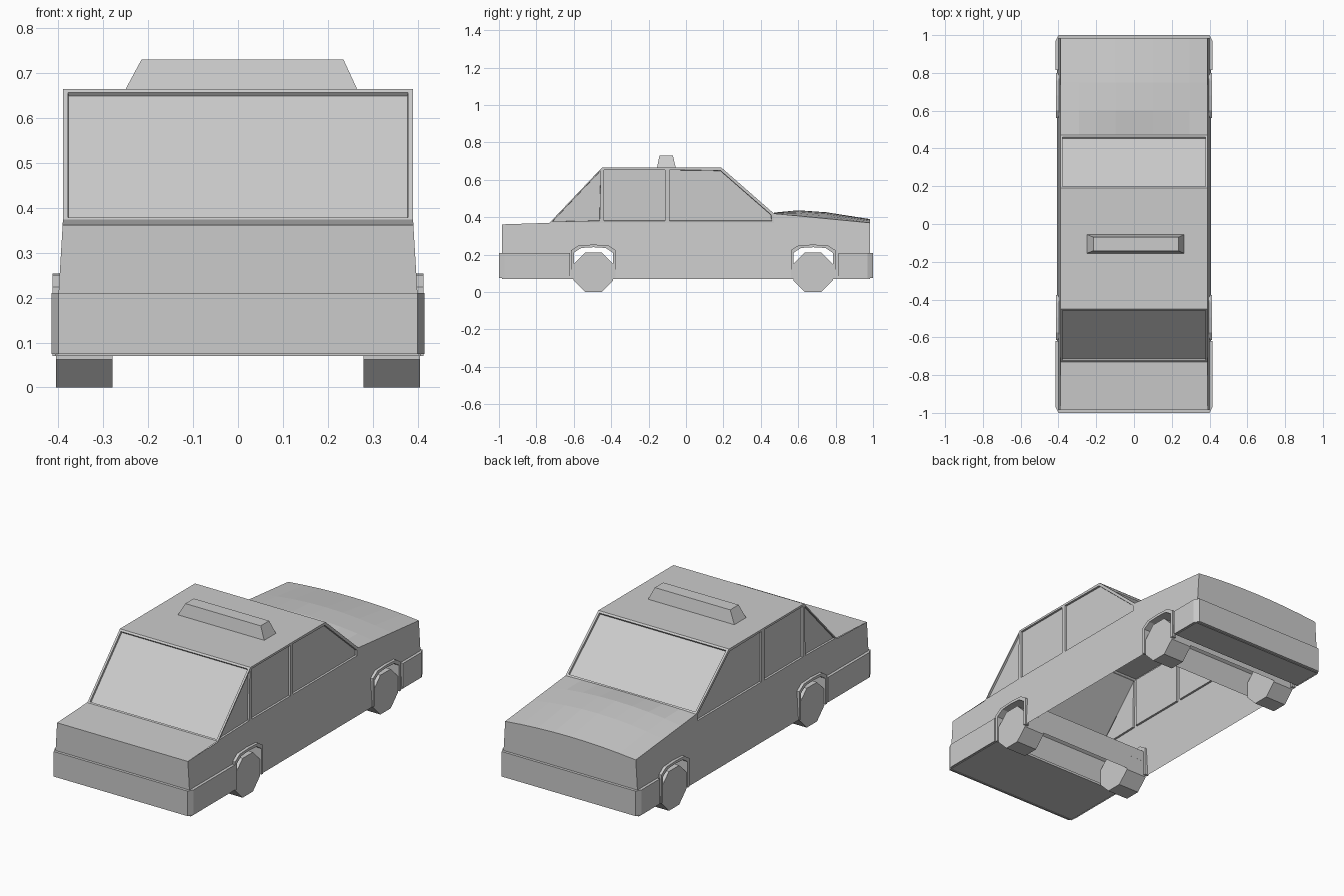
import bpy, bmesh, math
from mathutils import Vector

if "Cube" in bpy.data.objects:
    bpy.data.objects.remove(bpy.data.objects["Cube"], do_unlink=True)

grey = bpy.data.materials.new("plain_grey")
grey.use_nodes = True
grey.diffuse_color = (0.6, 0.6, 0.6, 1)
shader = grey.node_tree.nodes["Principled BSDF"]
shader.inputs["Base Color"].default_value = (0.6, 0.6, 0.6, 1)
shader.inputs["Roughness"].default_value = 0.8

FRONT, BACK = -0.985, 0.985
SILL, BELT, ROOF, HALF = 0.07, 0.37, 0.665, 0.39


def finish(name, bm):
    mesh = bpy.data.meshes.new(name)
    bm.to_mesh(mesh)
    bm.free()
    mesh.materials.append(grey)
    obj = bpy.data.objects.new(name, mesh)
    bpy.context.collection.objects.link(obj)
    return obj


def add_face(bm, points):
    """Add a polygon that faces away from the middle of the car."""
    face = bm.faces.new([bm.verts.new(p) for p in points])
    face.normal_update()
    middle = Vector((0, 0, 0.3))
    if face.normal.dot(face.calc_center_median() - middle) < 0:
        face.normal_flip()
    return face


def prism(name, outline, low, high, place):
    """Closed solid from a flat outline swept between two levels."""
    bm = bmesh.new()
    a = [bm.verts.new(place(u, v, low)) for u, v in outline]
    b = [bm.verts.new(place(u, v, high)) for u, v in outline]
    bm.faces.new(a)
    bm.faces.new(b)
    for i in range(len(a)):
        j = (i + 1) % len(a)
        bm.faces.new((a[i], a[j], b[j], b[i]))
    bmesh.ops.recalc_face_normals(bm, faces=bm.faces)
    return finish(name, bm)


def along_x(u, v, w):
    return (w, u, v)


def along_z(u, v, w):
    return (u, v, w)


def flank(z):
    """Half width of the body at a height; the lower sides flare out."""
    return HALF + 0.06 * max(0, BELT - z)


def arch(y, grow=0.0):
    """Wheel opening outline, from front foot to rear foot."""
    w, top = 0.105 + grow, 0.24 + grow
    return [(y - w, SILL), (y - w, top - 0.03), (y - w + 0.04, top - 0.004),
            (y, top), (y + w - 0.04, top - 0.004), (y + w, top - 0.03),
            (y + w, SILL)]


AXLES = {"front": -0.495, "rear": 0.68}

# Lower body: side panels, nose, bonnet and wheel tunnels
bm = bmesh.new()
side = [(FRONT, SILL)] + arch(AXLES["front"]) + arch(AXLES["rear"])
side += [(BACK, SILL), (BACK, BELT), (0.47, 0.42), (0.47, BELT),
         (-0.73, BELT), (FRONT, 0.362)]
for s in (-1, 1):
    add_face(bm, [(s * flank(z), y, z) for y, z in side])


def strip(bm, p, q):
    """Panel across the full width between two side points."""
    (y0, z0), (y1, z1) = p, q
    return add_face(bm, [(-flank(z0), y0, z0), (flank(z0), y0, z0),
                         (flank(z1), y1, z1), (-flank(z1), y1, z1)])


strip(bm, (FRONT, SILL), (FRONT, 0.362))
strip(bm, (FRONT, 0.362), (-0.73, BELT + 0.004))
for y in AXLES.values():
    pts = arch(y)
    for p, q in zip(pts, pts[1:]):
        strip(bm, p, q)
bmesh.ops.remove_doubles(bm, verts=bm.verts, dist=0.0005)
finish("lower_body", bm)

# Crowned rear deck and tail panel
bm = bmesh.new()
stations = [(0.47, 0.005), (0.6, 0.03), (0.75, 0.034), (BACK, 0.02)]
columns = [HALF * i / 4 for i in range(-4, 5)]
rows = []
for y, crown in stations:
    edge = 0.42 - 0.05 * (y - 0.47) / (BACK - 0.47)
    rows.append([bm.verts.new((x, y, edge + crown * (1 - (x / HALF) ** 2)))
                 for x in columns])
for r, t in zip(rows, rows[1:]):
    for i in range(len(columns) - 1):
        bm.faces.new((r[i], r[i + 1], t[i + 1], t[i]))
foot = [bm.verts.new((s * flank(SILL), BACK, SILL)) for s in (-1, 1)]
tail = bm.faces.new([foot[1], foot[0]] + rows[-1])
tail.normal_update()
if tail.normal.y < 0:
    tail.normal_flip()
deck = finish("rear_deck", bm)

# Cabin: roof and recessed window panels
bm = bmesh.new()
panels = [
    [(-0.73, BELT), (-0.45, BELT), (-0.45, ROOF)],
    [(-0.45, BELT), (-0.1, BELT), (-0.1, ROOF), (-0.45, ROOF)],
    [(-0.1, BELT), (0.47, BELT), (0.47, 0.42), (0.19, ROOF), (-0.1, ROOF)],
]
glass = []
for s in (-1, 1):
    for pts in panels:
        glass.append(add_face(bm, [(s * HALF, y, z) for y, z in pts]))
glass.append(strip(bm, (-0.73, BELT), (-0.45, ROOF)))
glass.append(strip(bm, (0.19, ROOF), (0.47, 0.42)))
strip(bm, (-0.45, ROOF), (0.19, ROOF))
bm.normal_update()
bmesh.ops.inset_individual(bm, faces=glass, thickness=0.016, depth=0)
bmesh.ops.inset_individual(bm, faces=glass, thickness=0.002, depth=-0.01)
bmesh.ops.remove_doubles(bm, verts=bm.verts, dist=0.0005)
finish("cabin", bm)

# Bumpers with tapered ends
for name, s, inner in (("front", -1, 0.62), ("rear", 1, 0.815)):
    plan = [(-0.4, s), (0.4, s), (0.415, s * 0.97), (0.415, s * inner),
            (-0.415, s * inner), (-0.415, s * 0.97)]
    prism(name + "_bumper", plan, 0.075, 0.21, along_z)

# Wheels and raised arch trims
for end, y in AXLES.items():
    radius = 0.106 / math.cos(math.pi / 8)
    tyre = [(y + radius * math.cos((i + 0.5) * math.pi / 4),
             0.106 + radius * math.sin((i + 0.5) * math.pi / 4))
            for i in range(8)]
    trim = arch(y) + arch(y, 0.014)[::-1]
    for hand, s in (("left", 1), ("right", -1)):
        prism(f"{end}_{hand}_wheel", tyre, s * 0.28, s * 0.405, along_x)
        prism(f"{end}_{hand}_arch_trim", trim, s * 0.39, s * 0.413, along_x)

# Roof sign, a tapered block
bm = bmesh.new()
corners = []
for x0, x1, y0, y1, z in ((-0.25, 0.265, -0.155, -0.055, ROOF),
                          (-0.215, 0.235, -0.142, -0.07, 0.73)):
    corners += [bm.verts.new((x, y, z)) for x in (x0, x1) for y in (y0, y1)]
bmesh.ops.convex_hull(bm, input=corners)
bmesh.ops.dissolve_limit(bm, angle_limit=0.01, verts=bm.verts, edges=bm.edges)
bmesh.ops.recalc_face_normals(bm, faces=bm.faces)
finish("roof_sign", bm)
